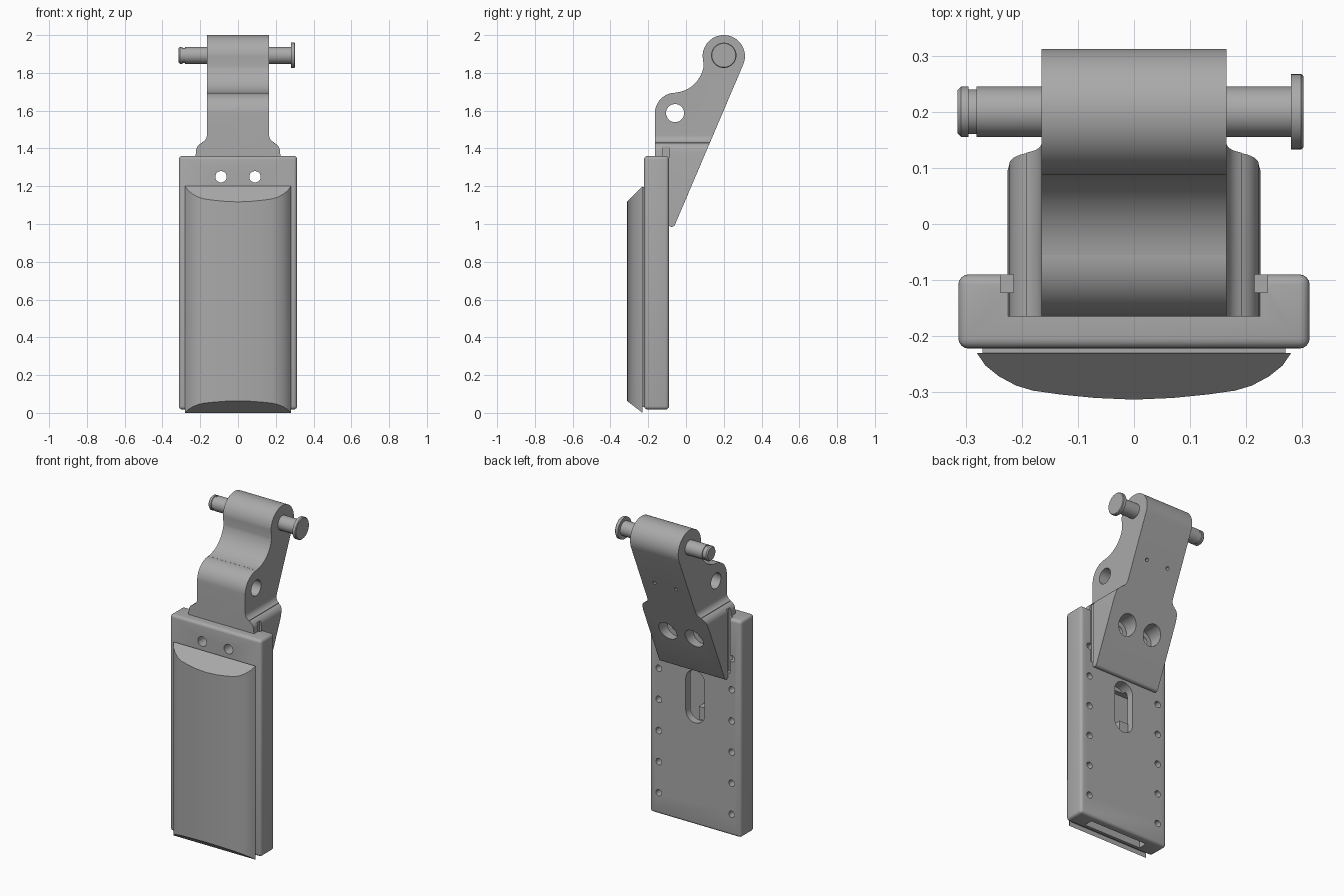
import bpy, bmesh
from math import sin, cos, pi, radians
from mathutils import Vector, Matrix

cube = bpy.data.objects.get("Cube")
if cube:
    bpy.data.objects.remove(cube, do_unlink=True)

metal = bpy.data.materials.new("satin grey metal")
metal.use_nodes = True
grey = (0.4, 0.4, 0.4, 1)
metal.diffuse_color = grey
metal.node_tree.nodes["Principled BSDF"].inputs["Base Color"].default_value = grey


def finish(name, bm):
    bmesh.ops.recalc_face_normals(bm, faces=bm.faces)
    mesh = bpy.data.meshes.new(name)
    bm.to_mesh(mesh)
    bm.free()
    mesh.materials.append(metal)
    obj = bpy.data.objects.new(name, mesh)
    bpy.context.collection.objects.link(obj)
    return obj


def box(name, lo, hi, bevel=0):
    lo, hi = Vector(lo), Vector(hi)
    bm = bmesh.new()
    bmesh.ops.create_cube(bm, matrix=Matrix.Translation((lo + hi) / 2) @ Matrix.Diagonal((*(hi - lo), 1)))
    if bevel:
        bmesh.ops.bevel(bm, geom=bm.edges[:], offset=bevel, segments=4, profile=0.5, affect='EDGES')
    return finish(name, bm)


def extrude(name, points, vec):
    bm = bmesh.new()
    face = bm.faces.new([bm.verts.new(p) for p in points])
    new = bmesh.ops.extrude_face_region(bm, geom=[face])["geom"]
    bmesh.ops.translate(bm, verts=[v for v in new if isinstance(v, bmesh.types.BMVert)], vec=vec)
    return finish(name, bm)


def arc(cx, cy, r, a0, a1, n=16):
    return [(cx + r * cos(radians(a0 + (a1 - a0) * i / n)),
             cy + r * sin(radians(a0 + (a1 - a0) * i / n))) for i in range(n + 1)]


def hole_y(x, z, r, y0, y1):
    return extrude("cutter", [(px, y0, pz) for px, pz in arc(x, z, r, 0, 345, 23)], (0, y1 - y0, 0))


def hole_x(y, z, r, half):
    return extrude("cutter", [(-half, py, pz) for py, pz in arc(y, z, r, 0, 350, 35)], (2 * half, 0, 0))


def boolean(obj, cutters, operation='DIFFERENCE'):
    for cutter in cutters:
        mod = obj.modifiers.new("cut", 'BOOLEAN')
        mod.object, mod.operation, mod.solver = cutter, operation, 'EXACT'
        bpy.context.view_layer.objects.active = obj
        bpy.ops.object.modifier_apply(modifier=mod.name)
        bpy.data.objects.remove(cutter, do_unlink=True)


def key_slots():
    return [box("cutter", (min(s * 0.21, s * 0.238), -0.122, 1.02),
                (max(s * 0.21, s * 0.238), -0.09, 1.41)) for s in (-1, 1)]


# Back plate with rounded edges, bracket pocket, slot and fixing holes
plate = box("back_plate", (-0.313, -0.222, 0.018), (0.313, -0.09, 1.36), 0.018)
slot = arc(0, 0.91, 0.065, 0, 180) + arc(0, 0.715, 0.065, 180, 360)
cuts = [box("cutter", (-0.224, -0.164, 0.99), (0.224, 0, 1.5)),
        box("cutter", (-0.2, -0.19, -0.1), (0.2, -0.135, 0.95)),
        extrude("cutter", [(x, -0.16, z) for x, z in slot], (0, 0.2, 0))]
cuts += key_slots()
for s in (-1, 1):
    cuts.append(hole_y(s * 0.09, 1.25, 0.03, -0.4, 0.3))
    cuts += [hole_y(s * 0.25, 0.15 + 0.193 * k, 0.02, -0.14, 0) for k in range(6)]
boolean(plate, cuts)

# Latch block seen inside the slot
latch = box("latch_block", (-0.06, -0.19, 0.66), (0.0, -0.125, 0.74))

# Curved front pad: cross-section lofted between two sloping ends
half = [(0.28, -0.23), (0.265, -0.252), (0.24, -0.272), (0.21, -0.288), (0.18, -0.297),
        (0.13, -0.304), (0.07, -0.31), (0, -0.313)]
section = half + [(-x, y) for x, y in half[-2::-1]]
bm = bmesh.new()
top = [bm.verts.new((x, y, 1.2 + (y + 0.23))) for x, y in section]
low = [bm.verts.new((x, y, -0.77 * (y + 0.23))) for x, y in section]
bm.faces.new(top)
bm.faces.new(low)
for i in range(len(section)):
    j = (i + 1) % len(section)
    bm.faces.new((top[i], top[j], low[j], low[i]))
pad = finish("front_pad", bm)
neck = box("pad_backing", (-0.27, -0.235, 0.03), (0.27, -0.215, 1.195))

# Hinge bracket: side profile intersected with the shouldered front outline
side = (arc(0.2, 1.888, 0.112, -23, 180, 28) + arc(-0.07, 1.86, 0.165, -8, -85)
        + arc(-0.055, 1.585, 0.11, 90, 180)
        + [(-0.165, 0.99), (-0.095, 0.99)] + arc(-0.075, 1.003, 0.018, 225, 337, 8))
bracket = extrude("hinge_bracket", [(-0.3, y, z) for y, z in side], (0.6, 0, 0))
edge = [(0.225, 0.9), (0.225, 1.36)] + arc(0.175, 1.385, 0.047, 0, 70, 8) + \
    arc(0.205, 1.47, 0.04, 250, 180, 8) + [(0.165, 2.1)]
outline = edge + [(-x, z) for x, z in reversed(edge)]
boolean(bracket, [extrude("cutter", [(x, -0.5, z) for x, z in outline], (0, 1, 0))], 'INTERSECT')
cuts = key_slots() + [hole_x(-0.058, 1.587, 0.048, 0.4)]
for s in (-1, 1):
    cuts += [hole_y(s * 0.09, 1.25, 0.03, -0.4, 0.3),
             hole_y(s * 0.09, 1.25, 0.06, -0.03, 0.3),
             hole_y(s * 0.075, 1.61, 0.01, 0.12, 0.4)]
boolean(bracket, cuts)
soft = bracket.modifiers.new("soft edges", 'BEVEL')
soft.width, soft.segments, soft.angle_limit = 0.004, 2, radians(50)

# Hinge pin: turned profile with a flat head and a retaining groove
turned = [(-0.315, 0.038), (-0.308, 0.045), (-0.295, 0.045), (-0.295, 0.04), (-0.281, 0.04),
          (-0.281, 0.045), (0.28, 0.045), (0.28, 0.067), (0.298, 0.067), (0.302, 0.063)]
bm = bmesh.new()
rings = [[bm.verts.new((x, 0.2 + r * cos(2 * pi * i / 40), 1.893 + r * sin(2 * pi * i / 40)))
          for i in range(40)] for x, r in turned]
for a, b in zip(rings, rings[1:]):
    for i in range(40):
        j = (i + 1) % 40
        bm.faces.new((a[i], a[j], b[j], b[i]))
bm.faces.new(rings[0])
bm.faces.new(rings[-1])
pin = finish("hinge_pin", bm)

# Smooth shading with sharp edges kept
bpy.ops.object.select_all(action='DESELECT')
for obj in (plate, latch, pad, neck, bracket, pin):
    obj.select_set(True)
bpy.context.view_layer.objects.active = plate
bpy.ops.object.shade_smooth_by_angle(angle=radians(30))
